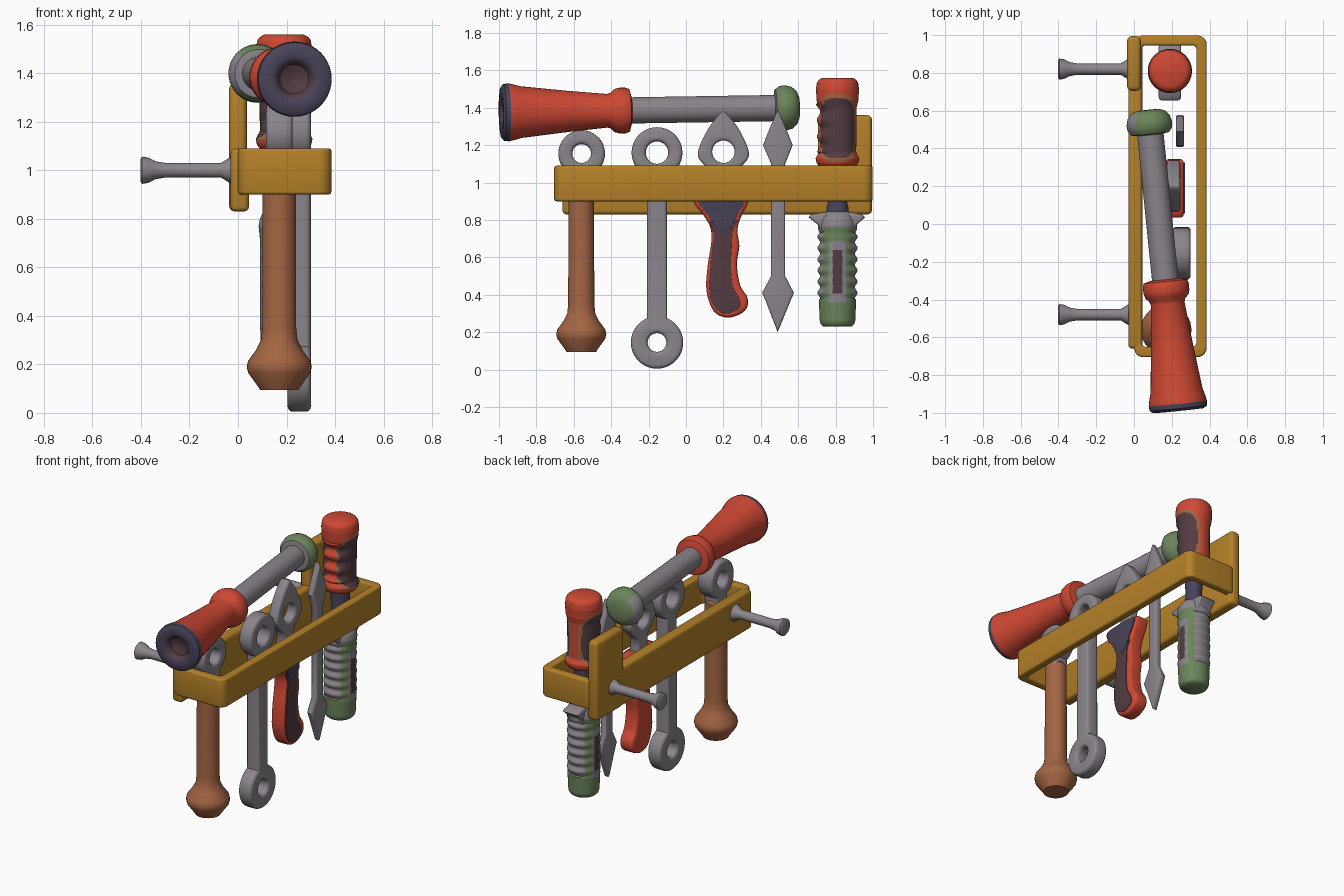
import bpy, bmesh, math
from mathutils import Matrix, Vector

if "Cube" in bpy.data.objects:
    bpy.data.objects.remove(bpy.data.objects["Cube"])

COL = {"ochre": (.46, .22, .022), "grey": (.26, .235, .26), "red": (.62, .065, .034),
       "brown": (.37, .13, .056), "navy": (.066, .056, .1), "green": (.15, .235, .105),
       "maroon": (.085, .045, .054)}
NAMES = list(COL)
MATS = []
for n, c in COL.items():
    m = bpy.data.materials.new(n)
    m.diffuse_color = (*c, 1)
    m.use_nodes = True
    m.node_tree.nodes["Principled BSDF"].inputs["Base Color"].default_value = m.diffuse_color
    MATS.append(m)


def finish(name, mesh, rule, matrix=Matrix(), angle=40):
    """Link a mesh; rule is a colour name or a function (centre, normal) -> name."""
    mesh.transform(matrix)
    mesh.materials.clear()
    for m in MATS:
        mesh.materials.append(m)
    for p in mesh.polygons:
        p.material_index = NAMES.index(rule(p.center, p.normal) if callable(rule) else rule)
    ob = bpy.data.objects.new(name, mesh)
    bpy.context.collection.objects.link(ob)
    bpy.ops.object.select_all(action='DESELECT')
    ob.select_set(True)
    bpy.context.view_layer.objects.active = ob
    bpy.ops.object.shade_smooth_by_angle(angle=math.radians(angle))
    return ob


def plate(name, outlines, lo, hi, rule, bevel=.015, side=True):
    """Fill outlines (later ones are holes) and extrude; side=True puts them in the y-z plane."""
    cu = bpy.data.curves.new(name, 'CURVE')
    cu.dimensions, cu.fill_mode = '2D', 'BOTH'
    cu.extrude, cu.bevel_depth, cu.bevel_resolution, cu.offset = (hi - lo) / 2 - bevel, bevel, 2, -bevel
    for pts in outlines:
        s = cu.splines.new('POLY')
        s.points.add(len(pts) - 1)
        for p, (u, v) in zip(s.points, pts):
            p.co = (u, v, 0, 1)
        s.use_cyclic_u = True
    tmp = bpy.data.objects.new("tmp", cu)
    bpy.context.collection.objects.link(tmp)
    bpy.context.view_layer.update()
    mesh = bpy.data.meshes.new_from_object(tmp.evaluated_get(bpy.context.evaluated_depsgraph_get()))
    bpy.data.objects.remove(tmp)
    bm = bmesh.new()
    bm.from_mesh(mesh)
    bmesh.ops.remove_doubles(bm, verts=bm.verts, dist=1e-5)
    bmesh.ops.recalc_face_normals(bm, faces=bm.faces)
    bm.to_mesh(mesh)
    mid = (lo + hi) / 2
    mat = Matrix(((0, 0, 1, mid), (1, 0, 0, 0), (0, 1, 0, 0), (0, 0, 0, 1))) if side else Matrix.Translation((0, 0, mid))
    return finish(name, mesh, rule, mat)


def loft(name, rings, shape, rule, matrix=Matrix(), seg=40, angle=40):
    """Rings along local z; shape(z, r, angle) -> (x, y)."""
    bm = bmesh.new()
    rows = [[bm.verts.new((*shape(z, r, 2 * math.pi * i / seg), z)) for i in range(seg)] for z, r in rings]
    for a, b in zip(rows, rows[1:]):
        for i in range(seg):
            j = (i + 1) % seg
            bm.faces.new((a[i], a[j], b[j], b[i]))
    bm.faces.new(rows[0][::-1])
    bm.faces.new(rows[-1])
    bmesh.ops.recalc_face_normals(bm, faces=bm.faces)
    mesh = bpy.data.meshes.new(name)
    bm.to_mesh(mesh)
    return finish(name, mesh, rule, matrix, angle)


def circle(z, r, a):
    return r * math.cos(a), r * math.sin(a)


def box(name, lo, hi, rule, bevel):
    bm = bmesh.new()
    bmesh.ops.create_cube(bm, size=1)
    for v in bm.verts:
        v.co = [(l + h) / 2 + c * (h - l) for l, h, c in zip(lo, hi, v.co)]
    bmesh.ops.bevel(bm, geom=bm.edges[:], offset=bevel, segments=3, profile=.5, affect='EDGES')
    mesh = bpy.data.meshes.new(name)
    bm.to_mesh(mesh)
    return finish(name, mesh, rule)


def arc(cx, cy, r, a0, a1, n=32):
    return [(cx + r * math.cos(math.radians(a0 + (a1 - a0) * i / n)),
             cy + r * math.sin(math.radians(a0 + (a1 - a0) * i / n))) for i in range(n + 1)]


def hole(cx, cy, r):
    return arc(cx, cy, r, 0, 360)[:-1]


def round_rect(x0, y0, x1, y1, r):
    return (arc(x1 - r, y1 - r, r, 0, 90, 6) + arc(x0 + r, y1 - r, r, 90, 180, 6)
            + arc(x0 + r, y0 + r, r, 180, 270, 6) + arc(x1 - r, y0 + r, r, 270, 360, 6))


def smooth(pts, n=5):
    """Closed Catmull-Rom curve through a few points."""
    out, k = [], len(pts)
    for i in range(k):
        a, b, c, d = (Vector(pts[(i + j) % k]) for j in (-1, 0, 1, 2))
        for t in (s / n for s in range(n)):
            out.append(tuple(.5 * (2 * b + (c - a) * t + (2 * a - 5 * b + 4 * c - d) * t * t
                                   + (3 * b - a - 3 * c + d) * t ** 3)))
    return out


def lerp(keys, z):
    for (z0, r0), (z1, r1) in zip(keys, keys[1:]):
        if z <= z1:
            return r0 + (r1 - r0) * (z - z0) / (z1 - z0)
    return keys[-1][1]


# Rack: back board, tall end post and front hoop
box("back_board", (-.03, -.66, .83), (.045, .99, 1.09), "ochre", .02)
box("end_post", (-.037, .705, .83), (.037, .995, 1.36), "ochre", .025)
plate("front_hoop", [round_rect(0, -.705, .385, .998, .05), round_rect(.04, -.65, .33, .945, .02)],
      .90, 1.09, "ochre", .012, side=False)

# Wall pegs
for i, y in enumerate((.82, -.48)):
    loft(f"wall_peg_{i}", [(-.02, .055), (.03, .055), (.07, .03), (.3, .03), (.34, .037), (.37, .052), (.395, .056), (.402, .046)],
         circle, "grey", Matrix.Translation((0, y, 1)) @ Matrix.Rotation(-math.pi / 2, 4, 'Y'), 24)

# Flared tube lying on top
a, b = Vector((.235, -.98, 1.375)), Vector((.075, .59, 1.4))
axis = (b - a).to_track_quat('Z', 'Y').to_matrix().to_4x4()
tube = Matrix.Translation(a) @ axis
loft("tube_bell", [(.05, .01), (.03, .06), (.0, .075), (-.008, .09), (-.008, .135), (.005, .152), (.03, .155), (.055, .15),
                   (.1, .138), (.35, .11), (.56, .09), (.58, .095), (.6, .115), (.625, .122), (.66, .122), (.68, .115), (.69, .08)],
     circle, lambda c, n: "red" if (c - a).dot((b - a).normalized()) > .018 else
     "maroon" if (c - a).dot((b - a).normalized()) > .001 and n.y > -.97 and ((c - a) - (b - a).normalized() * (c - a).dot((b - a).normalized())).length < .08
     else "navy", tube)
bell = bpy.data.objects["tube_bell"].data
for p in bell.polygons:  # recessed mouth
    d = p.center - a
    t = d.dot((b - a).normalized())
    if (d - (b - a).normalized() * t).length < .1 and t < .06:
        p.material_index = NAMES.index("maroon" if t > .005 else "navy")
loft("tube_pipe", [(.65, .07), (1.52, .07)], circle, "grey", tube)
loft("tube_cap", [(1.46, .07), (1.465, .1), (1.49, .118), (1.52, .121), (1.555, .112), (1.58, .09), (1.592, .06)], circle,
     lambda c, n: "grey" if n.x < -.55 or n.y < -.75 else "green", tube)

# Wooden-handled ring tool
loft("wood_handle", [(.095, .08), (.105, .085), (.165, .128), (.19, .134), (.215, .128), (.26, .095), (.3, .075), (.35, .07),
                     (1.0, .068), (1.02, .05)], circle, "brown", Matrix.Translation((.17, -.56, 0)))
plate("ring_head", [arc(-.558, 1.155, .125, -65, 245) + [(-.61, .98), (-.506, .98)], hole(-.558, 1.155, .05)],
      .115, .225, "grey", .02)

# Double ring wrench
plate("ring_wrench", [arc(-.155, 1.16, .136, -67, 247) + arc(-.155, .145, .14, 113, 427),
                      hole(-.155, 1.16, .06), hole(-.155, .145, .05)], .205, .3, "grey", .02)

# Pointed head with curved red grip
head = [(.1, 1.09), (.064, 1.14), (.075, 1.2), (.12, 1.29), (.17, 1.355), (.2, 1.38), (.23, 1.355), (.28, 1.29),
        (.325, 1.2), (.336, 1.14), (.3, 1.09), (.25, 1.03), (.25, .9), (.15, .9), (.15, 1.03)]
plate("pointed_head", [smooth(head, 3), hole(.2, 1.165, .06)], .175, .245, "grey", .015)
grip = [(.06, .95), (.045, .89), (.09, .83), (.13, .76), (.135, .68), (.115, .55), (.11, .42), (.15, .31), (.23, .278),
        (.315, .315), (.33, .38), (.29, .45), (.272, .56), (.285, .66), (.275, .75), (.3, .83), (.33, .89), (.32, .95)]
plate("red_grip", [smooth(grip)], .165, .264, "red", .02)
inset = [(.13, .8), (.15, .72), (.142, .66), (.13, .55), (.125, .42), (.155, .33), (.22, .3), (.285, .33), (.285, .38),
         (.25, .45), (.24, .56), (.245, .66), (.25, .74), (.27, .8), (.2, .84)]
plate("grip_inset", [smooth(inset)], .261, .268, "maroon", .001)
plate("grip_collar_inset", [smooth([(.075, .94), (.07, .89), (.115, .83), (.155, .77), (.2, .73), (.245, .77),
                                    (.275, .83), (.31, .89), (.305, .94)])], .262, .27, "navy", .001)

# Double-ended spike
plate("spike", [[(.49, 1.39), (.535, 1.29), (.57, 1.2), (.53, 1.1), (.53, .5), (.577, .41), (.56, .37), (.49, .2),
                 (.425, .37), (.407, .41), (.455, .5), (.455, 1.1), (.412, 1.2), (.447, 1.29)]], .222, .266, "grey", .012)

# Upper screwdriver: ridged red handle with dark panels both sides
CX, CY = .19, .81
up = [(1.09, .1), (1.105, .112), (1.13, .117), (1.16, .1), (1.4, .102), (1.44, .112), (1.5, .115), (1.535, .11), (1.55, .1), (1.56, .08)]


def red_shape(z, r, a):
    x, y = circle(z, r, a)
    if 1.16 < z < 1.42 and y < 0:
        y *= 1 + .09 * math.cos((z - 1.16) * 2 * math.pi / .087)
    return x, y


def red_rule(c, n):
    d = (abs(c.y - CY) / .095) ** 4 + (abs(c.z - 1.29) / .17) ** 4
    if abs(n.x) < .3 or c.z > 1.47 or c.z < 1.11:
        return "red"
    return "maroon" if d < .8 else "brown" if d < 1.3 else "red"


place = Matrix.Translation((CX, CY, 0))
loft("upper_handle", [(z, lerp(up, z)) for z in [1.09 + .47 * i / 70 for i in range(71)]], red_shape, red_rule, place, 72)
loft("upper_shank", [(.8, .06), (.86, .06), (.9, .05), (1.1, .065)], circle, "navy", place, 24)

# Lower handle: green with grey ridged edges, wings and inset panels
low = [(.23, .075), (.24, .088), (.26, .095), (.38, .1), (.5, .1), (.72, .1), (.77, .105), (.8, .1), (.83, .085), (.845, .06)]


def green_shape(z, r, a):
    x, y = circle(z, r, a)
    if .38 < z < .74:
        y *= 1 - .07 * math.cos((z - .38) * 2 * math.pi / .06)
    return x, y


def green_rule(c, n):
    if c.z > .765:
        return "grey"
    y, z = abs(c.y - CY), abs(c.z - .525)
    if y < .085 and abs(n.x) > .2:
        if y < .028 and z < .115:
            return "maroon"
        if y < .046 and z < .165:
            return "grey"
    return "grey" if c.z > .38 and y > .079 else "green"


loft("lower_handle", [(z, lerp(low, z)) for z in [.23 + .615 * i / 90 for i in range(91)]], green_shape, green_rule, place, 72)
plate("hand_guard", [[(.655, .815), (.67, .83), (.73, .84), (.89, .84), (.94, .83), (.957, .815), (.91, .77),
                      (.9, .73), (.72, .73), (.71, .77)]], .13, .25, "grey", .015)
